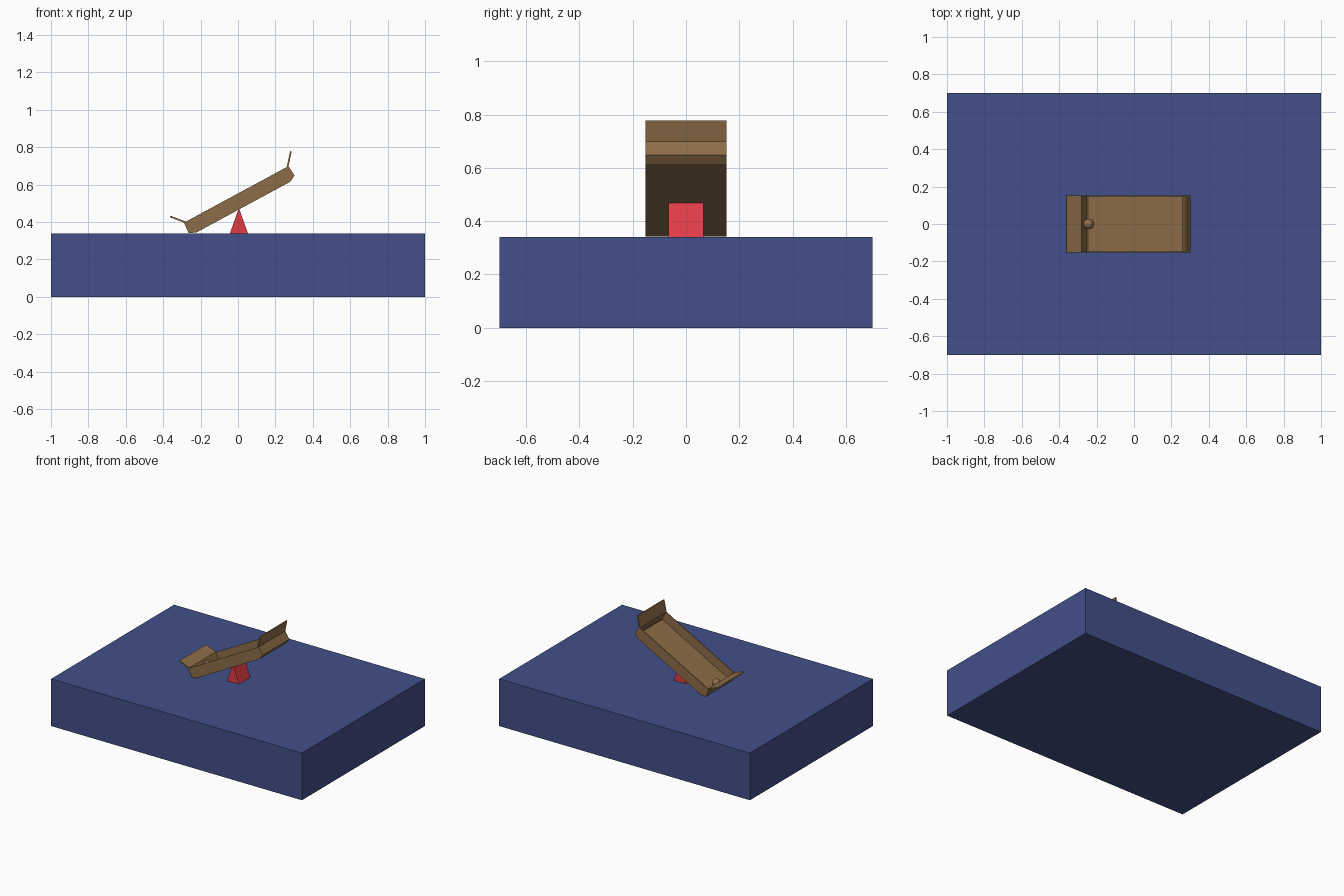
import bpy, bmesh, math
from mathutils import Matrix

if "Cube" in bpy.data.objects:
    bpy.data.objects.remove(bpy.data.objects["Cube"])


def material(name, rgb):
    m = bpy.data.materials.new(name)
    m.diffuse_color = (*rgb, 1)
    m.use_nodes = True
    m.node_tree.nodes["Principled BSDF"].inputs["Base Color"].default_value = m.diffuse_color
    return m


blue = material("slate blue", (0.055, 0.08, 0.25))
red = material("red", (0.75, 0.045, 0.065))
brown = material("wood brown", (0.27, 0.155, 0.065))


def prism(name, profile, y0, y1, mat, matrix=Matrix()):
    """Extrude an x-z outline from y0 to y1."""
    bm = bmesh.new()
    face = bm.faces.new([bm.verts.new((x, y0, z)) for x, z in profile])
    ext = bmesh.ops.extrude_face_region(bm, geom=[face])
    verts = [g for g in ext["geom"] if isinstance(g, bmesh.types.BMVert)]
    bmesh.ops.translate(bm, verts=verts, vec=(0, y1 - y0, 0))
    bmesh.ops.recalc_face_normals(bm, faces=bm.faces)
    bm.transform(matrix)
    mesh = bpy.data.meshes.new(name)
    bm.to_mesh(mesh)
    bm.free()
    mesh.materials.append(mat)
    ob = bpy.data.objects.new(name, mesh)
    bpy.context.collection.objects.link(ob)
    return ob


def mirrored(half):
    """Close a left-to-right half outline with its reflection."""
    return [(-x, z) for x, z in reversed(half)] + half


# Base block and pivot wedge
prism("base_block", [(-1, 0), (1, 0), (1, 0.34), (-1, 0.34)], -0.7, 0.7, blue)
prism("pivot_wedge", [(-0.043, 0.34), (0.053, 0.34), (0.005, 0.475)],
      -0.065, 0.065, red)

# Tilted tray frame: local x runs along the tray
tilt = (Matrix.Translation((0.005, 0, 0.475))
        @ Matrix.Rotation(math.radians(-28.4), 4, 'Y')
        @ Matrix.Translation((0.022, 0, 0)))

# Floor with chamfered ends, end walls and flared lips
outer = [(0.286, -0.007), (0.322, 0.011), (0.318, 0.071), (0.370, 0.132)]
inner = [(0.363, 0.137), (0.308, 0.073), (0.311, 0.012), (0.305, 0.004)]
W = 0.152
prism("tray", mirrored(outer) + inner + [(-x, z) for x, z in reversed(inner)],
      -W, W, brown, tilt)

# Thin side walls
side = mirrored([(0.286, -0.007), (0.322, 0.011), (0.318, 0.071)])
for label, s in (("front", -1), ("back", 1)):
    prism(f"tray_side_{label}", side, s * (W - 0.005), s * (W + 0.0005), brown, tilt)

# Ball resting at the low end
bpy.ops.mesh.primitive_uv_sphere_add(segments=24, ring_count=12, radius=0.028,
                                     location=tilt @ Matrix.Translation((-0.287, 0, 0.032)) @ Matrix().to_translation())
ball = bpy.context.object
ball.name = "ball"
ball.data.materials.append(brown)
bpy.ops.object.shade_smooth_by_angle()
